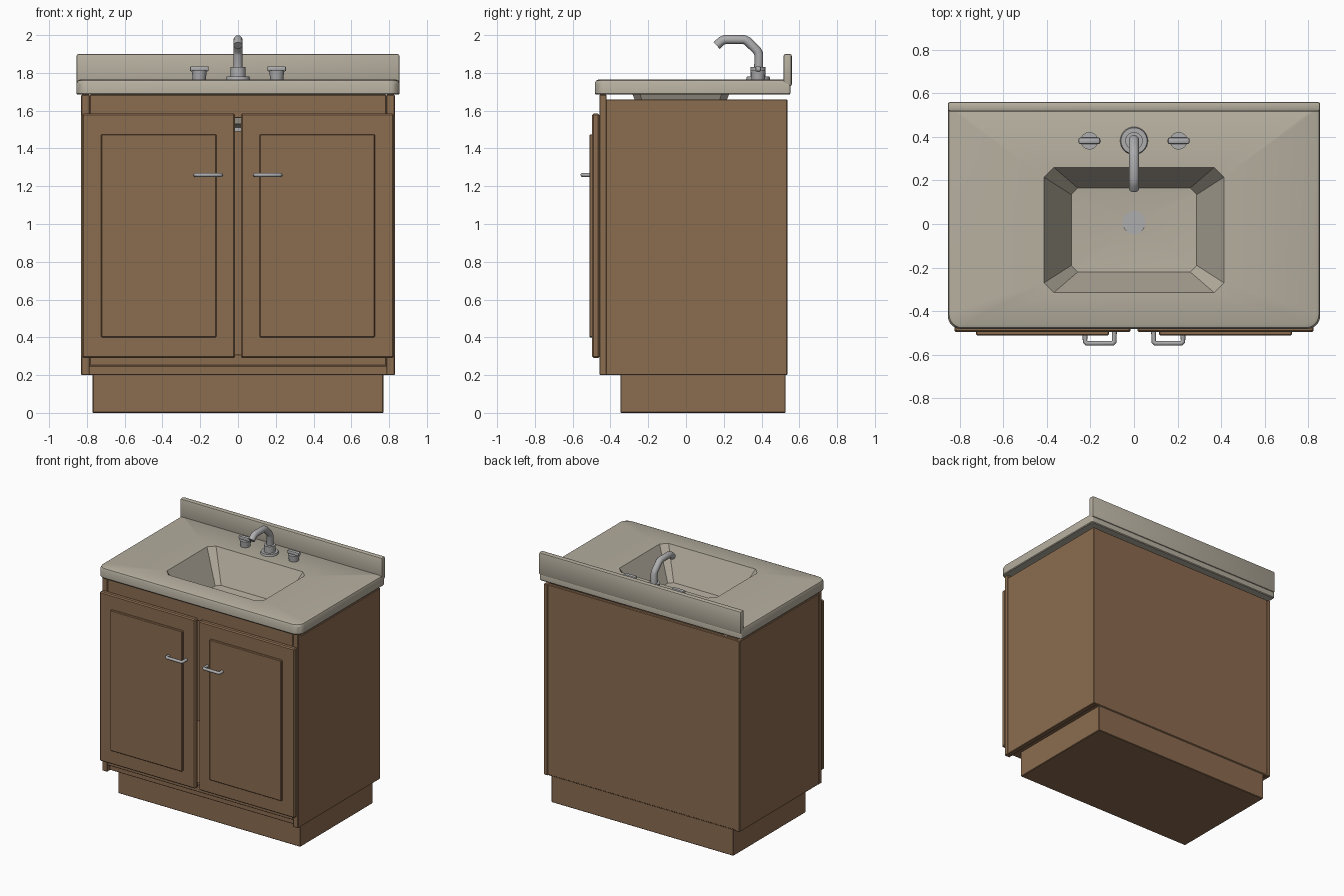
import bpy, bmesh, math
from mathutils import Vector

if "Cube" in bpy.data.objects:
    bpy.data.objects.remove(bpy.data.objects["Cube"])


def material(name, rgb):
    m = bpy.data.materials.new(name)
    m.diffuse_color = (*rgb, 1)
    m.use_nodes = True
    m.node_tree.nodes["Principled BSDF"].inputs["Base Color"].default_value = m.diffuse_color
    return m


WOOD = material("wood", (0.26, 0.15, 0.08))
STONE = material("stone", (0.47, 0.43, 0.35))
METAL = material("metal", (0.42, 0.42, 0.43))


def smooth(ob, angle=35):
    bpy.ops.object.select_all(action='DESELECT')
    ob.select_set(True)
    bpy.context.view_layer.objects.active = ob
    bpy.ops.object.shade_smooth_by_angle(angle=math.radians(angle))


def add(name, bm, mat):
    me = bpy.data.meshes.new(name)
    bm.to_mesh(me)
    bm.free()
    ob = bpy.data.objects.new(name, me)
    bpy.context.collection.objects.link(ob)
    me.materials.append(mat)
    return ob


def box(name, x, y, z, mat=WOOD, bevel=0.004, segments=1):
    bm = bmesh.new()
    bmesh.ops.create_cube(bm, size=1)
    for v in bm.verts:
        v.co = [a[0] + (c + 0.5) * (a[1] - a[0]) for a, c in zip((x, y, z), v.co)]
    bmesh.ops.bevel(bm, geom=bm.edges[:], offset=bevel, segments=segments,
                    profile=0.5, affect='EDGES')
    ob = add(name, bm, mat)
    smooth(ob)
    return ob


def disc(name, x, y, z0, z1, r0, r1=None, mat=METAL):
    bm = bmesh.new()
    bmesh.ops.create_cone(bm, cap_ends=True, segments=32, radius1=r0,
                          radius2=r0 if r1 is None else r1, depth=z1 - z0)
    bmesh.ops.translate(bm, verts=bm.verts, vec=(x, y, (z0 + z1) / 2))
    ob = add(name, bm, mat)
    smooth(ob)
    return ob


def tube(name, pts, r):
    cu = bpy.data.curves.new(name, 'CURVE')
    cu.dimensions = '3D'
    cu.bevel_depth = r
    cu.bevel_resolution = 4
    cu.use_fill_caps = True
    sp = cu.splines.new('POLY')
    sp.points.add(len(pts) - 1)
    for p, co in zip(sp.points, pts):
        p.co = (*co, 1)
    ob = bpy.data.objects.new(name, cu)
    bpy.context.collection.objects.link(ob)
    cu.materials.append(METAL)
    bpy.ops.object.select_all(action='DESELECT')
    ob.select_set(True)
    bpy.context.view_layer.objects.active = ob
    bpy.ops.object.convert(target='MESH')
    smooth(bpy.context.object, 50)


# Cabinet carcass
box("plinth", (-0.77, 0.77), (-0.347, 0.527), (0, 0.21))
box("cabinet_floor", (-0.80, 0.80), (-0.42, 0.53), (0.2, 0.25))
box("cabinet_back", (-0.80, 0.80), (0.505, 0.532), (0.205, 1.66))
box("top_rail", (-0.785, 0.785), (-0.458, -0.42), (1.56, 1.685))
box("bottom_rail", (-0.785, 0.785), (-0.454, -0.42), (0.25, 0.31))

# Paired parts: sides, frame stiles, doors, handles, taps
for side, s in (("left", -1), ("right", 1)):
    def span(a, b):
        return tuple(sorted((s * a, s * b)))
    box(side + "_side", span(0.795, 0.828), (-0.425, 0.537), (0.2, 1.66))
    box(side + "_stile", span(0.785, 0.83), (-0.458, -0.42), (0.2, 1.685))
    box(side + "_door", span(0.015, 0.825), (-0.497, -0.458), (0.29, 1.585), bevel=0.008)
    box(side + "_door_panel", span(0.115, 0.725), (-0.512, -0.49), (0.40, 1.475), bevel=0.005)
    tube(side + "_handle", [(s * 0.09, -0.49, 1.26), (s * 0.09, -0.54, 1.26),
                            (s * 0.098, -0.548, 1.26), (s * 0.217, -0.548, 1.26),
                            (s * 0.225, -0.54, 1.26), (s * 0.225, -0.50, 1.26)], 0.011)
    disc(side + "_tap", s * 0.205, 0.382, 1.76, 1.812, 0.034, 0.04)
    box(side + "_tap_grip", span(0.155, 0.255), (0.367, 0.397), (1.808, 1.835), METAL, 0.008, 2)


# Countertop: rounded outline rings, a basin let into the top
def outline(inset, z, n=6):
    x1, y0, y1 = 0.855 - inset, -0.482 + inset, 0.552 - inset
    pts = []
    for sx, y, sy, r, a0 in ((1, y0, -1, 0.06, -90), (1, y1, 1, 0.012, 0),
                             (-1, y1, 1, 0.012, 90), (-1, y0, -1, 0.06, 180)):
        for i in range(n + 1):
            a = math.radians(a0 + 90 * i / n)
            pts.append(Vector((sx * (x1 - r) + r * math.cos(a),
                               y - sy * r + r * math.sin(a), z)))
    return pts


def octagon(x1, y0, y1, c, z):
    return [Vector(p + (z,)) for p in (
        (x1 - c, y0), (x1, y0 + c), (x1, y1 - c), (x1 - c, y1),
        (c - x1, y1), (-x1, y1 - c), (-x1, y0 + c), (c - x1, y0))]


def ring(bm, pts):
    vs = [bm.verts.new(p) for p in pts]
    return vs, [bm.edges.new((vs[i - 1], vs[i])) for i in range(len(vs))]


def bridge(bm, a, b):
    for i in range(len(a)):
        bm.faces.new((a[i - 1], a[i], b[i], b[i - 1]))


TOP, UNDER = 1.765, 1.685
bm = bmesh.new()
rings = [ring(bm, outline(i, z)) for i, z in
         ((0.004, UNDER), (0, UNDER + 0.006), (0, 1.745), (0.006, 1.759), (0.02, TOP))]
for a, b in zip(rings, rings[1:]):
    bridge(bm, a[0], b[0])
rim = octagon(0.413, -0.315, 0.26, 0.045, TOP)
floor = octagon(0.288, -0.22, 0.165, 0.03, 1.53)
rim_v, rim_e = ring(bm, rim)
floor_v, _ = ring(bm, floor)
bridge(bm, rim_v, floor_v)
drain = bm.verts.new((0, 0.005, 1.505))
for i in range(8):
    bm.faces.new((floor_v[i - 1], floor_v[i], drain))
bmesh.ops.triangle_fill(bm, edges=rings[-1][1] + rim_e, use_beauty=True)
bmesh.ops.recalc_face_normals(bm, faces=bm.faces[:])
if max(bm.faces, key=lambda f: f.calc_center_median().z).normal.z < 0:
    bmesh.ops.reverse_faces(bm, faces=bm.faces[:])
smooth(add("countertop_and_basin", bm, STONE), 30)

# Underside of the countertop around the basin
bm = bmesh.new()
t = (TOP - UNDER) / (TOP - 1.53)
_, e1 = ring(bm, outline(0.004, UNDER))
_, e2 = ring(bm, [a.lerp(b, t) for a, b in zip(rim, floor)])
bmesh.ops.triangle_fill(bm, edges=e1 + e2, use_beauty=True, normal=(0, 0, -1))
for f in bm.faces:
    f.normal_update()
    if f.normal.z > 0:
        f.normal_flip()
add("countertop_underside", bm, STONE)

box("backsplash", (-0.855, 0.855), (0.517, 0.56), (1.73, 1.90), STONE, 0.01, 2)

# Drain, faucet
disc("drain", 0, 0.007, 1.49, 1.516, 0.053)
disc("faucet_flange", 0, 0.382, 1.76, 1.78, 0.065, 0.06)
disc("faucet_body", 0, 0.382, 1.775, 1.83, 0.04)
tube("faucet_spout", [(0, 0.385, 1.80), (0, 0.385, 1.90), (0, 0.376, 1.918),
                      (0, 0.325, 1.968), (0, 0.308, 1.976), (0, 0.205, 1.976),
                      (0, 0.187, 1.968), (0, 0.162, 1.945)], 0.024)
